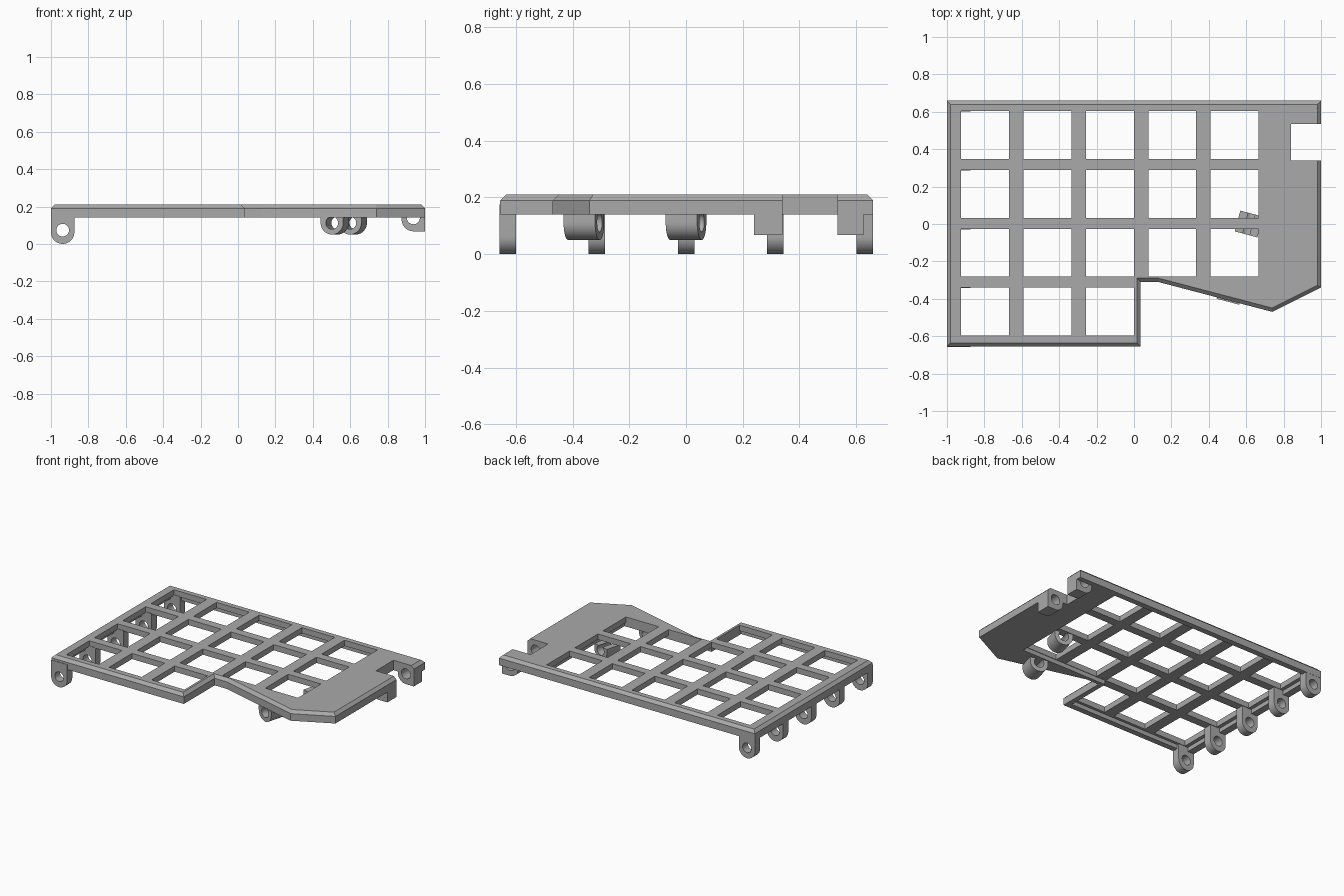
import bpy, bmesh, math
from mathutils import Matrix

if "Cube" in bpy.data.objects:
    bpy.data.objects.remove(bpy.data.objects["Cube"], do_unlink=True)

grey = bpy.data.materials.new("plain_grey")
grey.use_nodes = True
COLOUR = (0.40, 0.40, 0.40, 1)
grey.diffuse_color = COLOUR
grey.node_tree.nodes["Principled BSDF"].inputs["Base Color"].default_value = COLOUR

BOTTOM, TOP, CHAMFER = 0.14, 0.21, 0.02
WEB = 0.17                      # underside of the thin grid web
R = 0.0625                      # knuckle outer radius


def finish(name, bm):
    bmesh.ops.recalc_face_normals(bm, faces=bm.faces)
    mesh = bpy.data.meshes.new(name)
    bm.to_mesh(mesh)
    bm.free()
    mesh.materials.append(grey)
    obj = bpy.data.objects.new(name, mesh)
    bpy.context.collection.objects.link(obj)
    return obj


def extrude(name, points, offset, matrix=Matrix()):
    """Solid prism from a closed 3D outline."""
    bm = bmesh.new()
    face = bm.faces.new([bm.verts.new(p) for p in points])
    new = bmesh.ops.extrude_face_region(bm, geom=[face])["geom"]
    bmesh.ops.translate(bm, vec=offset, verts=[v for v in new if isinstance(v, bmesh.types.BMVert)])
    bm.transform(matrix)
    return finish(name, bm)


def add_box(bm, x0, x1, y0, y1, z0, z1):
    m = Matrix.Translation(((x0 + x1) / 2, (y0 + y1) / 2, (z0 + z1) / 2))
    bmesh.ops.create_cube(bm, size=1, matrix=m @ Matrix.Diagonal((x1 - x0, y1 - y0, z1 - z0, 1)))


def cut(obj, cutter):
    mod = obj.modifiers.new("cut", 'BOOLEAN')
    mod.operation, mod.solver, mod.object = 'DIFFERENCE', 'EXACT', cutter
    bpy.context.view_layer.objects.active = obj
    bpy.ops.object.modifier_apply(modifier=mod.name)
    bpy.data.objects.remove(cutter, do_unlink=True)


def smooth(obj):
    bpy.ops.object.select_all(action='DESELECT')
    obj.select_set(True)
    bpy.context.view_layer.objects.active = obj
    bpy.ops.object.shade_smooth_by_angle(angle=math.radians(30))


def bore(radius, length, matrix):
    """Cylinder along y used as a drill."""
    bm = bmesh.new()
    bmesh.ops.create_cone(bm, cap_ends=True, segments=32, radius1=radius, radius2=radius,
                          depth=length, matrix=matrix @ Matrix.Rotation(math.pi / 2, 4, 'X'))
    return finish("drill", bm)


def knuckle(name, x, y, z, length, top, angle=0.0, hole=0.034, hole_z=0.0, square=False):
    """U-shaped hinge lug, bored along its own y axis."""
    arc = [(R * math.cos(a), -length / 2, R * math.sin(a))
           for a in (math.pi + math.pi * i / 24 for i in range(25))]
    if square:                  # outer lower corner stays square
        arc = arc[:13] + [(R, -length / 2, -R)]
    arc += [(R, -length / 2, top - z), (-R, -length / 2, top - z)]
    place = Matrix.Translation((x, y, z)) @ Matrix.Rotation(angle, 4, 'Z')
    lug = extrude(name, arc, (0, length, 0), place)
    cut(lug, bore(hole, length * 2, place @ Matrix.Translation((0, 0, hole_z))))
    smooth(lug)
    return lug


# Plate with chamfered top edge
outline = [(-1, 0.66), (1, 0.66), (1, -0.34), (0.74, -0.47), (0.13, -0.31),
           (0.035, -0.31), (0.035, -0.655), (-1, -0.655)]
plate = extrude("plate", [(x, y, BOTTOM) for x, y in outline], (0, 0, TOP - BOTTOM))
bm = bmesh.new()
bm.from_mesh(plate.data)
rim = [e for e in bm.edges if all(v.co.z > TOP - 0.001 for v in e.verts)]
bmesh.ops.bevel(bm, geom=rim, offset=CHAMFER, segments=1, affect='EDGES')
bm.to_mesh(plate.data)
bm.free()

# Key openings and the notch in the side
bm = bmesh.new()
HALF, PITCH_X, PITCH_Y = 0.128, 0.3335, 0.3147
for row, columns in enumerate((5, 5, 5, 3)):
    for col in range(columns):
        cx, cy = -0.796 + PITCH_X * col, 0.476 - PITCH_Y * row
        add_box(bm, cx - HALF, cx + HALF, cy - HALF, cy + HALF, 0, 0.4)
add_box(bm, 0.84, 1.1, 0.34, 0.535, 0, 0.4)
cut(plate, finish("openings", bm))

# Shallow recess under the grid
for x1, y0, y1 in ((0.68, -0.285, 0.62), (0.0, -0.615, -0.28)):
    bm = bmesh.new()
    add_box(bm, -0.95, x1, y0, y1, 0.05, WEB)
    cut(plate, finish("recess", bm))

# Bore that runs through the plate on both sides of the notch
cut(plate, bore(0.035, 0.385, Matrix.Translation((0.9375, 0.4325, 0.14))))

# Hinge lugs along one side
for i in range(5):
    knuckle(f"side_lug_{i + 1}", -0.9375, -0.629 + 0.3147 * i, R, 0.058,
            0.175, hole_z=0.011)

# Lugs on either side of the notch
for i, (y0, y1) in enumerate(((0.24, 0.34), (0.535, 0.625))):
    knuckle(f"notch_lug_{i + 1}", 0.9375, (y0 + y1) / 2, 0.13, y1 - y0,
            BOTTOM + 0.001, hole=0.035, hole_z=0.01, square=True)

# Angled lugs under the wide end
for i, (x, y) in enumerate(((0.517, -0.36), (0.614, 0.0))):
    knuckle(f"angled_lug_{i + 1}", x, y, 0.1125, 0.115, BOTTOM + 0.001,
            angle=-math.radians(15))
